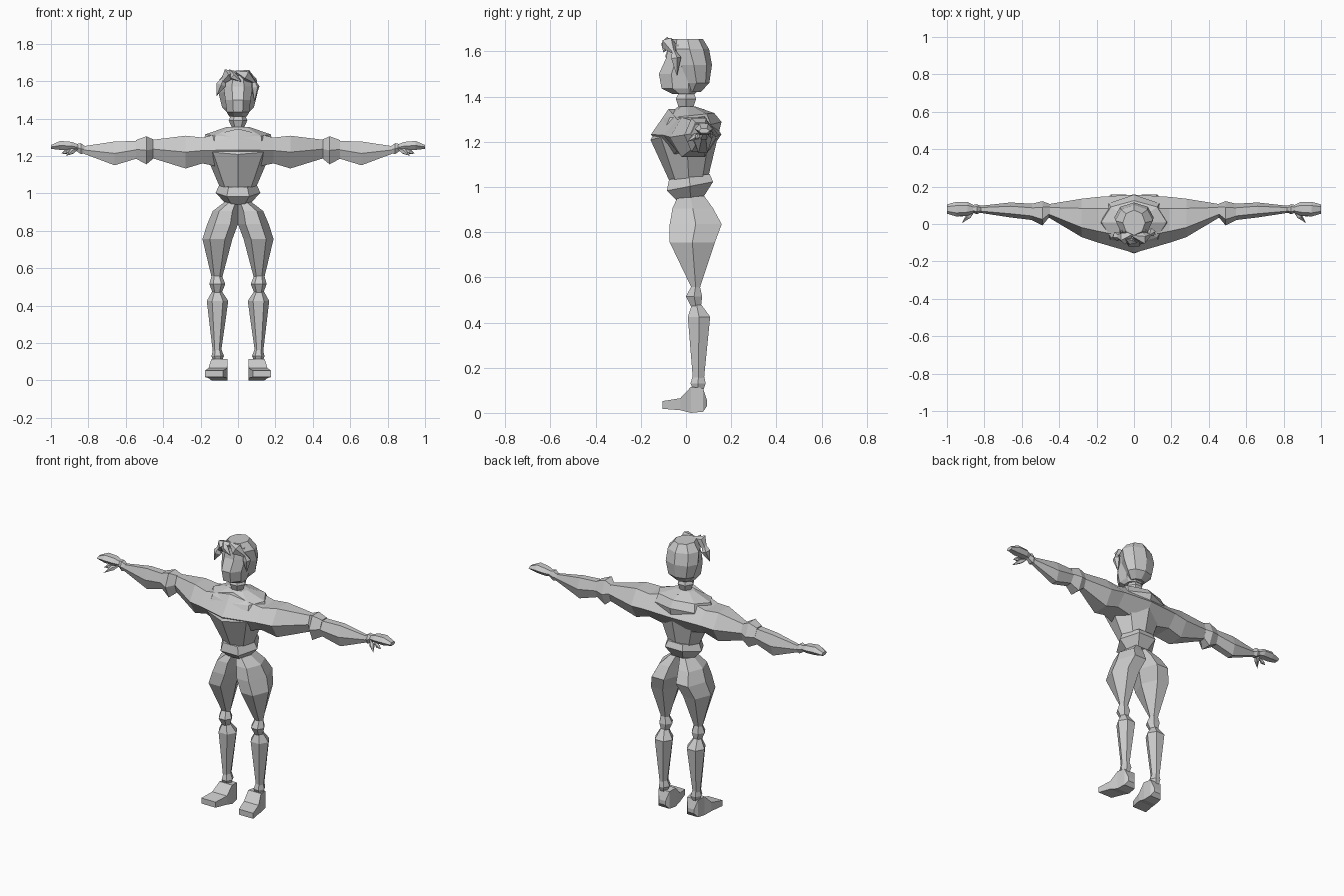
import bpy, bmesh, math
from mathutils import Vector


def finish(name, bm, mirror):
    bmesh.ops.recalc_face_normals(bm, faces=bm.faces)
    me = bpy.data.meshes.new(name)
    bm.to_mesh(me)
    bm.free()
    ob = bpy.data.objects.new(name, me)
    bpy.context.collection.objects.link(ob)
    if mirror:
        ob.modifiers.new("Mirror", 'MIRROR').use_mirror_merge = False
    return ob


def loft(name, axis, sections, n=6, mirror=False, start=0.0):
    """Skin n-sided rings; section = (position, a0, a1, b0, b1[, tilt])."""
    bm = bmesh.new()
    angs = [start + 2 * math.pi * i / n for i in range(n)]
    unit = [(math.cos(t), math.sin(t)) for t in angs]
    ma, mb = max(abs(u[0]) for u in unit), max(abs(u[1]) for u in unit)
    rings = []
    for t, a0, a1, b0, b1, *tilt in sections:
        ring = []
        for u, v in unit:
            u, v = u / ma, v / mb
            a = (a0 + a1) / 2 + u * (a1 - a0) / 2
            b = (b0 + b1) / 2 + v * (b1 - b0) / 2
            p = t + (tilt[0] * v if tilt else 0)
            co = {'x': (p, a, b), 'y': (a, p, b), 'z': (a, b, p)}[axis]
            ring.append(bm.verts.new(co))
        rings.append(ring)
    for r, s in zip(rings, rings[1:]):
        for i in range(n):
            j = (i + 1) % n
            bm.faces.new((r[i], r[j], s[j], s[i]))
    bm.faces.new(rings[0])
    bm.faces.new(rings[-1])
    return finish(name, bm, mirror)


def spindle(name, p0, mid, p1, r, n=5, mirror=False):
    """Faceted tuft pointed at both ends."""
    p0, mid, p1 = Vector(p0), Vector(mid), Vector(p1)
    q = (p1 - p0).to_track_quat('Z', 'Y')
    bm = bmesh.new()
    a, b = bm.verts.new(p0), bm.verts.new(p1)
    ring = [bm.verts.new(mid + q @ Vector((r * math.cos(2 * math.pi * i / n),
                                           r * math.sin(2 * math.pi * i / n), 0)))
            for i in range(n)]
    for i in range(n):
        j = (i + 1) % n
        bm.faces.new((a, ring[i], ring[j]))
        bm.faces.new((b, ring[j], ring[i]))
    return finish(name, bm, mirror)


# Torso and waist band
loft("chest", 'z', [(1.04, -.10, .10, -.075, .10, .01),
                    (1.248, -.19, .19, -.157, .157, .04),
                    (1.315, -.175, .175, -.105, .125, .012),
                    (1.355, -.06, .06, -.035, .045)], 8)
loft("waist_band", 'z', [(.95, -.07, .07, -.04, .08, .01),
                         (1.003, -.12, .12, -.085, .12, .02),
                         (1.045, -.10, .10, -.075, .105, .012)], 6)

# Neck
loft("neck", 'z', [(1.345, -.03, .03, -.03, .03), (1.39, -.05, .05, -.045, .045),
                   (1.43, -.03, .03, -.025, .03)], 6)

# Arms
loft("upper_arm", 'x', [(0, -.155, .157, 1.12, 1.345),
                        (.19, -.10, .145, 1.16, 1.298),
                        (.28, -.07, .135, 1.133, 1.308),
                        (.465, .04, .105, 1.19, 1.285)], 6, True)
loft("elbow", 'x', [(.45, .04, .107, 1.188, 1.287), (.49, -.008, .122, 1.155, 1.305),
                    (.545, .02, .108, 1.185, 1.285)], 6, True)
loft("forearm", 'x', [(.535, .02, .108, 1.188, 1.28), (.66, .035, .115, 1.15, 1.277),
                      (.825, .06, .097, 1.212, 1.252)], 6, True)
loft("wrist", 'x', [(.815, .063, .095, 1.215, 1.25), (.84, .052, .106, 1.21, 1.268),
                    (.87, .065, .1, 1.23, 1.262)], 6, True)
loft("hand", 'x', [(.855, .06, .1, 1.23, 1.262), (.89, .045, .118, 1.23, 1.275),
                   (.95, .04, .118, 1.232, 1.28), (1, .055, .105, 1.238, 1.258)], 6, True)
spindle("thumb", (.85, .07, 1.24), (.885, .042, 1.225), (.92, .005, 1.2), .016, 5, True)
spindle("curled_finger", (.88, .06, 1.24), (.92, .05, 1.222), (.945, .045, 1.212), .013, 5, True)

# Legs
loft("thigh", 'z', [(.955, -.005, .07, -.04, .08, .006), (.905, -.005, .135, -.06, .12),
                    (.835, 0, .165, -.072, .158), (.755, .03, .19, -.072, .128),
                    (.555, .083, .142, .024, .062)], 6, True)
loft("knee", 'z', [(.565, .088, .14, .026, .06), (.515, .068, .153, 0, .072),
                   (.465, .088, .135, .025, .065)], 6, True)
loft("shin", 'z', [(.49, .095, .13, .03, .06), (.425, .052, .167, .008, .107),
                   (.155, .09, .135, .03, .08)], 6, True)
loft("ankle", 'z', [(.165, .088, .133, .03, .08), (.13, .075, .142, .02, .087),
                    (.095, .09, .13, .035, .075)], 6, True)
loft("foot", 'y', [(.093, .075, .12, .03, .055), (.075, .06, .135, .005, .11),
                   (.022, .055, .142, .0, .115), (-.025, .058, .158, .012, .065),
                   (-.105, .08, .177, .018, .052)], 4, True, math.pi / 4)

# Head: face block with jaw
loft("face", 'z', [(1.412, -.048, .048, -.06, .04), (1.435, -.06, .06, -.108, .06),
                   (1.5, -.068, .068, -.12, .07), (1.57, -.078, .078, -.088, .07),
                   (1.63, -.065, .065, -.078, .07)], 8, False, math.pi / 8)

# Hair: cap over the skull plus tufts
loft("hair_cap", 'z', [(1.42, -.045, .045, -.01, .065), (1.46, -.085, .085, -.01, .103),
                       (1.54, -.105, .105, -.045, .115), (1.61, -.098, .1, -.07, .102),
                       (1.655, -.06, .06, -.06, .075)], 8)
tufts = [((.02, -.04, 1.65), (-.055, -.075, 1.635), (-.105, -.06, 1.57), .034),
         ((-.07, -.07, 1.635), (-.09, -.065, 1.58), (-.115, -.07, 1.52), .027),
         ((-.02, -.06, 1.655), (.045, -.078, 1.632), (.1, -.05, 1.585), .034),
         ((.08, -.06, 1.62), (.092, -.045, 1.57), (.088, -.04, 1.49), .024),
         ((-.045, -.08, 1.665), (-.025, -.09, 1.625), (.02, -.1, 1.595), .022)]
for i, t in enumerate(tufts):
    spindle(f"hair_tuft_{i + 1}", *t)
